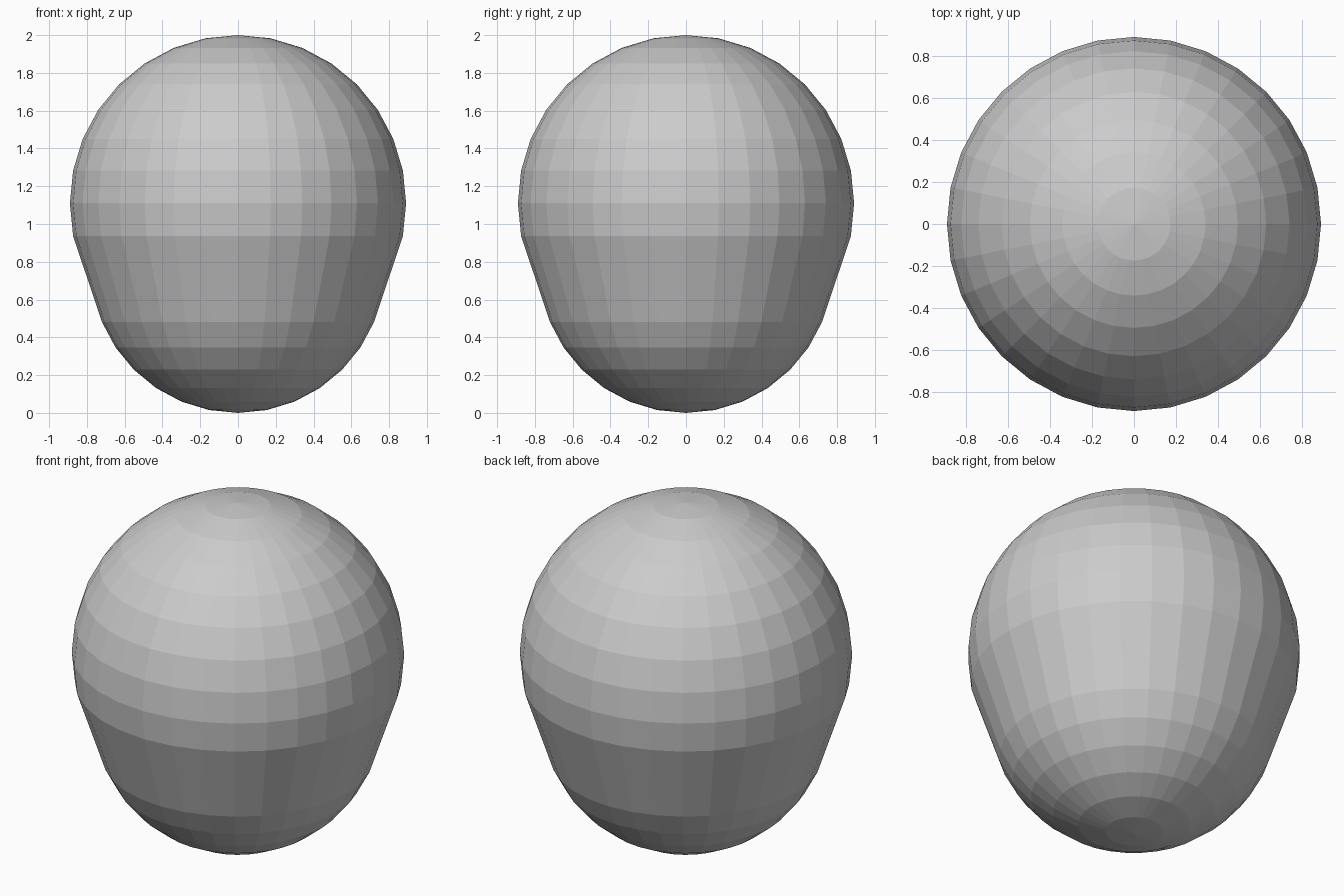
import bpy, bmesh
from math import radians, sin, cos

if "Cube" in bpy.data.objects:
    bpy.data.objects.remove(bpy.data.objects["Cube"])

SEGMENTS = 32
STEP = 11.25          # ring spacing of the round ends, in degrees
TOP_R, BOTTOM_R = 0.89, 0.78


def arc(radius, centre_z, first, last):
    """Profile points (x, z) on a circle; ring numbers count from the top."""
    return [(radius * sin(radians(STEP * i)), centre_z + radius * cos(radians(STEP * i)))
            for i in range(first, last + 1)]


# Profile: wide upper dome, straight taper, narrower rounded base
profile = arc(TOP_R, 2 - TOP_R, 1, 9) + arc(BOTTOM_R, BOTTOM_R, 10, 15)

bm = bmesh.new()
rings = [[bm.verts.new((r * cos(a), r * sin(a), z))
          for a in (radians(360 * s / SEGMENTS) for s in range(SEGMENTS))]
         for r, z in profile]
top, bottom = bm.verts.new((0, 0, 2)), bm.verts.new((0, 0, 0))

for s in range(SEGMENTS):
    n = (s + 1) % SEGMENTS
    bm.faces.new((top, rings[0][s], rings[0][n]))
    bm.faces.new((bottom, rings[-1][n], rings[-1][s]))
    for up, low in zip(rings, rings[1:]):
        bm.faces.new((up[s], low[s], low[n], up[n]))
bmesh.ops.recalc_face_normals(bm, faces=bm.faces)

# Egg-like body, flat shaded
mesh = bpy.data.meshes.new("rounded_body")
bm.to_mesh(mesh)
bm.free()
bpy.context.collection.objects.link(bpy.data.objects.new("rounded_body", mesh))
